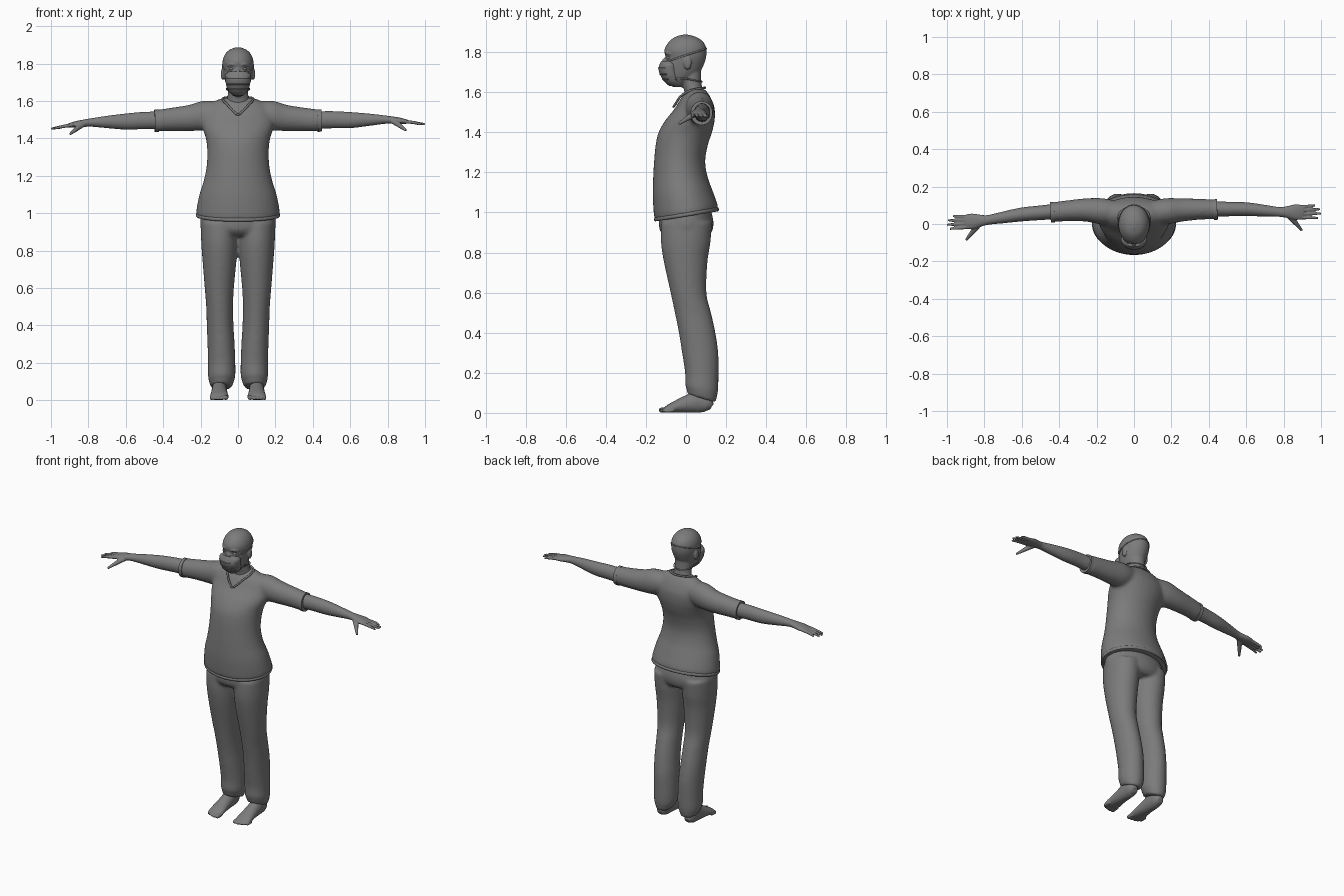
import bpy, bmesh, math
from mathutils import Vector

if "Cube" in bpy.data.objects:
    bpy.data.objects.remove(bpy.data.objects["Cube"])

grey = bpy.data.materials.new("plain_grey")
grey.diffuse_color = (0.2, 0.2, 0.2, 1)
grey.use_nodes = True
grey.node_tree.nodes["Principled BSDF"].inputs["Base Color"].default_value = grey.diffuse_color


def blend(rows, steps, closed=False):
    """Smoothly resample a list of equal-length number rows."""
    n, out = len(rows), []
    get = (lambda i: rows[i % n]) if closed else (lambda i: rows[min(max(i, 0), n - 1)])
    for i in range(n if closed else n - 1):
        a, b, c, d = (get(i + k) for k in (-1, 0, 1, 2))
        for s in range(steps):
            t = s / steps
            out.append([0.5 * (2*q + (r-p)*t + (2*p-5*q+4*r-w)*t*t + (3*q-p-3*r+w)*t**3)
                        for p, q, r, w in zip(a, b, c, d)])
    return out if closed else out + [list(rows[-1])]


def loft(bm, rings, sides=24, closed=False):
    """Skin rings of (centre, u, v); ends are capped unless closed."""
    loops = []
    for c, u, v in rings:
        loops.append([bm.verts.new(c + u*math.cos(k*math.tau/sides) + v*math.sin(k*math.tau/sides))
                      for k in range(sides)])
    pairs = list(zip(loops, loops[1:])) + ([(loops[-1], loops[0])] if closed else [])
    for a, b in pairs:
        for k in range(sides):
            j = (k + 1) % sides
            bm.faces.new((a[k], a[j], b[j], b[k]))
    if not closed:
        bm.faces.new(loops[0][::-1])
        bm.faces.new(loops[-1])


def stack(bm, rows, sides=40, steps=5):
    """Upright form from rows of (z, x0, x1, y front, y back, tilt)."""
    rings = []
    for z, x0, x1, yf, yb, tilt in blend(rows, steps):
        cy, hd = (yf + yb) / 2, (yb - yf) / 2
        rings.append((Vector(((x0+x1)/2, cy, z + tilt*cy)), Vector(((x1-x0)/2, 0, 0)), Vector((0, hd, hd*tilt))))
    loft(bm, rings, sides)


def tube(bm, pts, sides=16, steps=4, closed=False):
    """Limb along points of (x, y, z, horizontal radius, vertical radius)."""
    pts = blend(pts, steps, closed)
    n, rings = len(pts), []
    for i, p in enumerate(pts):
        a, b = (pts[i-1], pts[(i+1) % n]) if closed else (pts[max(i-1, 0)], pts[min(i+1, n-1)])
        t = (Vector(b[:3]) - Vector(a[:3])).normalized()
        u = Vector((0, 0, 1)).cross(t).normalized()
        rings.append((Vector(p[:3]), u*p[3], t.cross(u)*p[4]))
    loft(bm, rings, sides, closed)


def ball(bm, c, r):
    res = bmesh.ops.create_uvsphere(bm, u_segments=20, v_segments=12, radius=1)
    for v in res["verts"]:
        v.co = Vector(c) + Vector((v.co.x*r[0], v.co.y*r[1], v.co.z*r[2]))


def finish(bm, name, voxel=0, smooth=0):
    """Make the object; a voxel size fuses its pieces into one skin."""
    bmesh.ops.recalc_face_normals(bm, faces=bm.faces)
    me = bpy.data.meshes.new(name)
    bm.to_mesh(me)
    bm.free()
    me.materials.append(grey)
    ob = bpy.data.objects.new(name, me)
    bpy.context.collection.objects.link(ob)
    bpy.context.view_layer.objects.active = ob
    ob.select_set(True)
    bpy.ops.object.shade_smooth_by_angle(angle=math.radians(50))
    ob.select_set(False)
    if voxel:
        m = ob.modifiers.new("fuse", "REMESH")
        m.mode, m.voxel_size, m.use_smooth_shade = "VOXEL", voxel, True
        s = ob.modifiers.new("soften", "SMOOTH")
        s.factor, s.iterations = 0.5, smooth
    return ob


def arm_point(side, x, y, z, ru, rv):
    """Each arm hangs slightly differently."""
    return (side*x, y + side*0.04*max(0, x-0.25), z + side*0.02*max(0, x-0.4), ru, rv)


def sym(rows):
    return [(z, -w, w, yf, yb, t) for z, w, yf, yb, t in rows]


# Shirt: body and sleeves fused
TORSO = sym([(.985, .222, -.155, .16, .16), (1.02, .222, -.161, .157, .14), (1.1, .207, -.166, .132, .08),
             (1.18, .182, -.164, .106, .04), (1.26, .167, -.159, .096, 0), (1.34, .165, -.151, .11, 0),
             (1.40, .172, -.137, .13, 0), (1.46, .19, -.103, .143, 0), (1.52, .19, -.055, .143, 0),
             (1.57, .165, -.025, .125, 0), (1.602, .12, .0, .105, 0), (1.618, .075, .015, .09, 0)])
SLEEVE = [(.08, .06, 1.535, .06, .06), (.17, .068, 1.523, .07, .08), (.25, .075, 1.51, .063, .071),
          (.35, .075, 1.502, .056, .063), (.44, .07, 1.495, .053, .058)]
bm = bmesh.new()
stack(bm, TORSO)
for side in (-1, 1):
    tube(bm, [arm_point(side, *p) for p in SLEEVE], 24)
finish(bm, "shirt", .01, 7)

# Shirt hem, sleeve cuffs and v-neck collar
bm = bmesh.new()
hem = []
for k in range(32):
    a = k*math.tau/32
    y = .0025 + .156*math.sin(a)
    hem.append((.219*math.cos(a), y, .99 + .16*y, .006, .01))
tube(bm, hem, 8, 2, True)
finish(bm, "shirt_hem")
for side in (-1, 1):
    bm = bmesh.new()
    tube(bm, [arm_point(side, x, .07, 1.495, .055, .06) for x in (.425, .446)], 28, 1)
    finish(bm, "sleeve_cuff")
bm = bmesh.new()
half = [(.025, -.05, 1.545), (.055, -.028, 1.578), (.08, .012, 1.605), (.07, .065, 1.618)]
loop = [(0, -.062, 1.528)] + half + [(0, .095, 1.622)] + [(-x, y, z) for x, y, z in half[::-1]]
tube(bm, [(*p, .006, .006) for p in loop], 8, 4, True)
finish(bm, "collar")

# Trousers: pelvis and two legs fused
LEG = [(.95, .0, .198, -.125, .13, 0), (.85, .002, .197, -.125, .122, 0), (.75, .008, .19, -.11, .107, 0),
       (.6, .022, .178, -.077, .102, 0), (.5, .026, .17, -.056, .125, 0), (.4, .024, .167, -.036, .147, 0),
       (.3, .018, .163, -.02, .161, 0), (.2, .014, .16, -.005, .162, -.1), (.14, .015, .16, -.004, .16, -.2),
       (.115, .026, .152, .004, .152, -.3), (.095, .032, .147, .008, .148, -.3)]
bm = bmesh.new()
stack(bm, sym([(1.08, .17, -.12, .1, 0), (.97, .2, -.135, .135, 0), (.91, .197, -.13, .132, 0), (.88, .17, -.1, .11, 0)]))
for side in (-1, 1):
    stack(bm, [(z, side*a, side*b, f, k, t) for z, a, b, f, k, t in LEG], 32)
finish(bm, "trousers", .01, 5)

# Bare feet with toes
FOOT = [(.128, .03, .02, .018), (.105, .043, .035, .042), (.06, .055, .04, .055), (.01, .045, .042, .045),
        (-.04, .033, .046, .033), (-.085, .021, .05, .021), (-.105, .015, .045, .012)]
TOES = [(.064, -.135, .013), (.087, -.134, .0105), (.107, -.129, .01), (.125, -.121, .0095), (.142, -.111, .009)]
for side in (-1, 1):
    bm = bmesh.new()
    tube(bm, [(side*.1, y, z, a, b) for y, z, a, b in FOOT], 20)
    stack(bm, [(.03, side*.07, side*.13, .03, .11, 0), (.09, side*.066, side*.13, .02, .115, 0),
               (.2, side*.06, side*.135, .02, .12, 0)], 20)
    for x, tip, r in TOES:
        tube(bm, [(side*x, tip+.05, r+.003, r, r), (side*x, tip+.012, r+.001, r, r), (side*x, tip, r, r*.55, r*.55)], 12)
    finish(bm, "foot", .005, 3)

# Arms with palm, fingers and thumb
ARM = [(.40, .075, 1.497, .042, .047), (.5, .07, 1.498, .039, .046), (.6, .065, 1.494, .037, .043),
       (.7, .053, 1.494, .031, .033), (.78, .043, 1.493, .026, .023), (.82, .041, 1.49, .032, .02),
       (.865, .039, 1.485, .042, .017), (.905, .036, 1.479, .038, .011)]
FINGERS = [(-.03, .985), (-.009, 1.0), (.012, .995), (.032, .968)]
for side in (-1, 1):
    bm = bmesh.new()
    tube(bm, [arm_point(side, *p) for p in ARM], 24)
    for dy, tip in FINGERS:
        tube(bm, [arm_point(side, *p) for p in ((.88, .036 + dy*.9, 1.482, .01, .01),
                  (.94, .036 + dy, 1.474, .009, .009), (tip, .036 + dy*1.1, 1.464, .006, .006))], 12)
    tube(bm, [arm_point(side, *p) for p in ((.82, .03, 1.487, .016, .014), (.85, -.002, 1.47, .015, .014),
              (.875, -.032, 1.451, .011, .011), (.898, -.06, 1.433, .007, .007))], 12)
    finish(bm, "arm", .004, 4)

# Head, neck, nose and ears
HEAD = sym([(1.625, .02, -.062, -.02, 0), (1.64, .036, -.085, .0, 0), (1.67, .056, -.1, .04, 0),
            (1.70, .067, -.106, .07, 0), (1.74, .076, -.108, .09, 0), (1.772, .081, -.101, .1, 0),
            (1.80, .083, -.108, .102, 0), (1.825, .08, -.103, .1, 0), (1.852, .068, -.085, .085, 0),
            (1.874, .045, -.058, .055, 0), (1.887, .012, -.02, .015, 0)])
bm = bmesh.new()
stack(bm, HEAD)
stack(bm, sym([(1.56, .075, -.01, .11, 0), (1.60, .062, -.008, .09, 0), (1.64, .054, -.018, .078, 0), (1.71, .052, -.03, .075, 0)]), 28)
ball(bm, (0, -.104, 1.745), (.013, .019, .028))
for side in (-1, 1):
    ball(bm, (side*.082, .008, 1.745), (.010, .02, .033))
    tube(bm, [(side*.012, -.098, 1.791, .008, .006), (side*.035, -.096, 1.796, .009, .007), (side*.058, -.075, 1.79, .006, .005)], 12)
finish(bm, "head", .005, 4)
for side in (-1, 1):
    bm = bmesh.new()
    ball(bm, (side*.032, -.083, 1.772), (.016, .014, .009))
    finish(bm, "eye")

# Face mask with three pleats and two straps
bm = bmesh.new()
stack(bm, sym([(1.63, .028, -.082, -.02, 0), (1.65, .049, -.106, -.02, 0), (1.68, .062, -.126, -.025, 0),
               (1.715, .068, -.137, -.03, 0), (1.74, .068, -.131, -.035, 0), (1.757, .048, -.122, -.055, 0)]))
finish(bm, "mask")
bm = bmesh.new()
for z, w, f in ((1.665, .056, -.117), (1.69, .063, -.1305), (1.72, .067, -.1365)):
    c, d = (f - .03) / 2, (-.03 - f) / 2
    arc = [math.radians(200 + 14*k) for k in range(11)]
    tube(bm, [(w*math.cos(a), c + d*math.sin(a), z, .003, .003) for a in arc], 8, 2)
finish(bm, "mask_pleats")


def strap(name, z0, slope, rows):
    """Cord that follows the head at a sloping height."""
    fine, pts = blend(rows, 6), []
    for k in range(40):
        a, y = k*math.tau/40, 0
        for _ in range(6):
            z = z0 + slope*y
            r = min(fine, key=lambda q: abs(q[0] - z))
            y = (r[3]+r[4])/2 + (r[4]-r[3])/2*math.sin(a)
        pts.append(((r[2]+.001)*math.cos(a), y, z, .003, .004))
    bm = bmesh.new()
    tube(bm, pts, 8, 2, True)
    finish(bm, name)


strap("upper_strap", 1.785, .33, HEAD)
bm = bmesh.new()
tube(bm, [(x, y, z, .003, .004) for x, y, z in ((-.05, -.06, 1.665), (-.06, -.01, 1.668), (-.058, .04, 1.66), (-.035, .07, 1.655),
     (0, .08, 1.653), (.035, .07, 1.655), (.058, .04, 1.66), (.06, -.01, 1.668), (.05, -.06, 1.665))], 8, 3)
finish(bm, "lower_strap")
